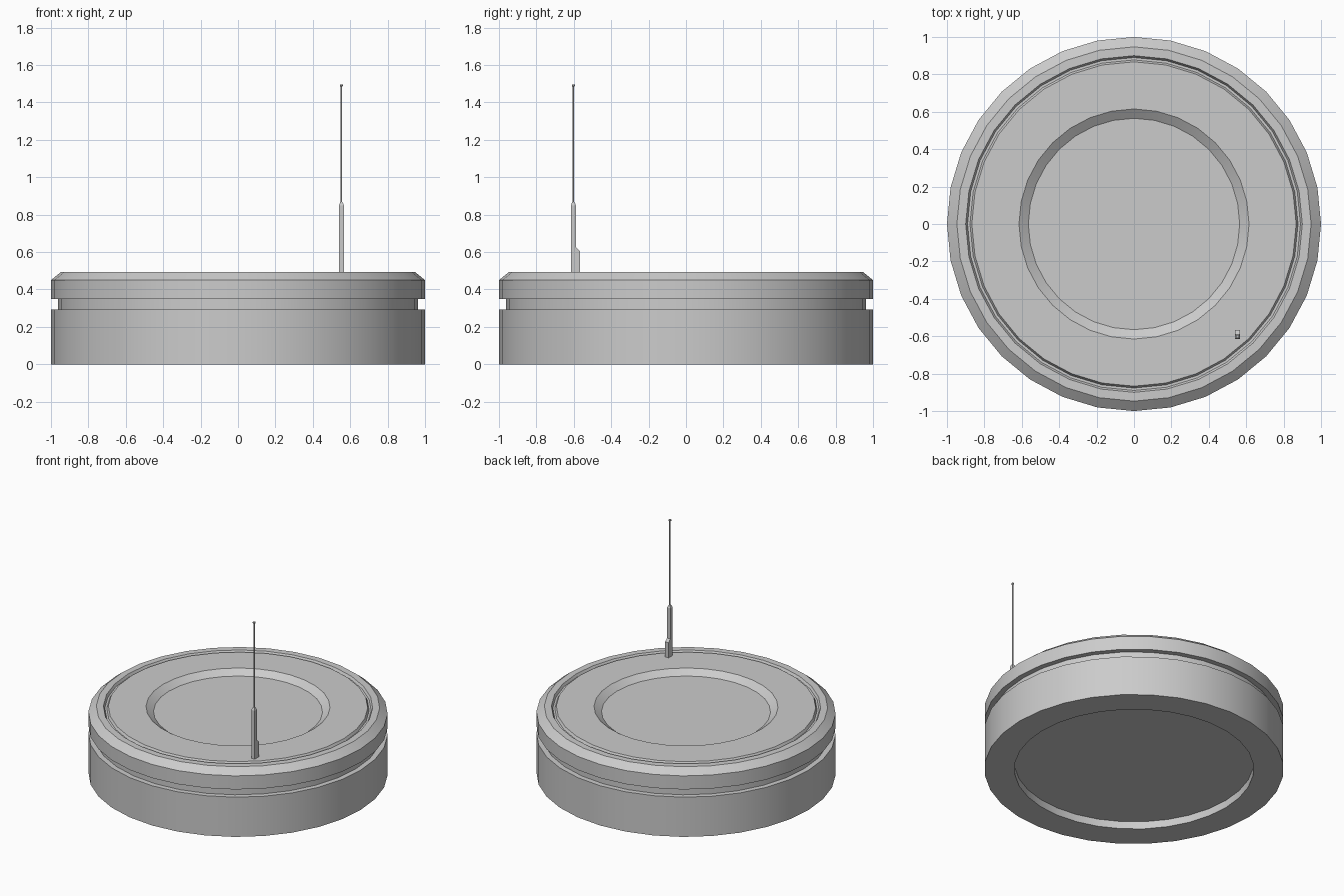
import bpy, bmesh, math

if "Cube" in bpy.data.objects:
    bpy.data.objects.remove(bpy.data.objects["Cube"])


def finish(name, bm, smooth=True):
    bmesh.ops.recalc_face_normals(bm, faces=bm.faces)
    me = bpy.data.meshes.new(name)
    bm.to_mesh(me)
    bm.free()
    ob = bpy.data.objects.new(name, me)
    bpy.context.collection.objects.link(ob)
    if smooth:
        bpy.ops.object.select_all(action='DESELECT')
        bpy.context.view_layer.objects.active = ob
        ob.select_set(True)
        bpy.ops.object.shade_smooth_by_angle(angle=math.radians(25))
    return ob


def lathe(bm, profile, n, cx=0, cy=0, turn=0.0):
    """Revolve (radius, z) points about a vertical axis and cap both ends."""
    rings = []
    for r, z in profile:
        rings.append([bm.verts.new((cx + r * math.cos(turn + 2 * math.pi * i / n),
                                    cy + r * math.sin(turn + 2 * math.pi * i / n), z))
                      for i in range(n)])
    for a, b in zip(rings, rings[1:]):
        for i in range(n):
            j = (i + 1) % n
            bm.faces.new((a[i], a[j], b[j], b[i]))
    bm.faces.new(rings[0])
    bm.faces.new(rings[-1])


# Round body: underside recess, side groove, bevelled rim, top groove, dished centre
bm = bmesh.new()
lathe(bm, [(0.80, 0.055), (0.80, 0), (1, 0), (1, 0.293), (0.962, 0.293),
           (0.962, 0.35), (1, 0.35), (1, 0.45), (0.947, 0.493),
           (0.90, 0.493), (0.89, 0.475), (0.877, 0.475), (0.867, 0.493),
           (0.615, 0.493), (0.565, 0.457)], 32)
finish("round_body", bm)

AX, AY = 0.553, -0.602

# Antenna holder: square post with a tapered tip
bm = bmesh.new()
s = math.sqrt(2)
lathe(bm, [(0.0135 * s, 0.48), (0.0135 * s, 0.85), (0.006 * s, 0.868)],
      4, AX, AY, math.pi / 4)
finish("antenna_holder", bm, False)

# Clip on the back of the holder, with a sloped top
bm = bmesh.new()
side = [(-0.592, 0.48), (-0.567, 0.48), (-0.567, 0.605), (-0.592, 0.628)]
face = bm.faces.new([bm.verts.new((AX - 0.0135, y, z)) for y, z in side])
ext = bmesh.ops.extrude_face_region(bm, geom=[face], use_keep_orig=True)
bmesh.ops.translate(bm, vec=(0.027, 0, 0),
                    verts=[v for v in ext["geom"] if isinstance(v, bmesh.types.BMVert)])
finish("holder_clip", bm, False)

# Thin rod with a small cap
bm = bmesh.new()
lathe(bm, [(0.0045, 0.86), (0.0045, 1.484), (0.0095, 1.488), (0.0095, 1.496)],
      8, AX, AY, math.pi / 8)
finish("antenna_rod", bm)
